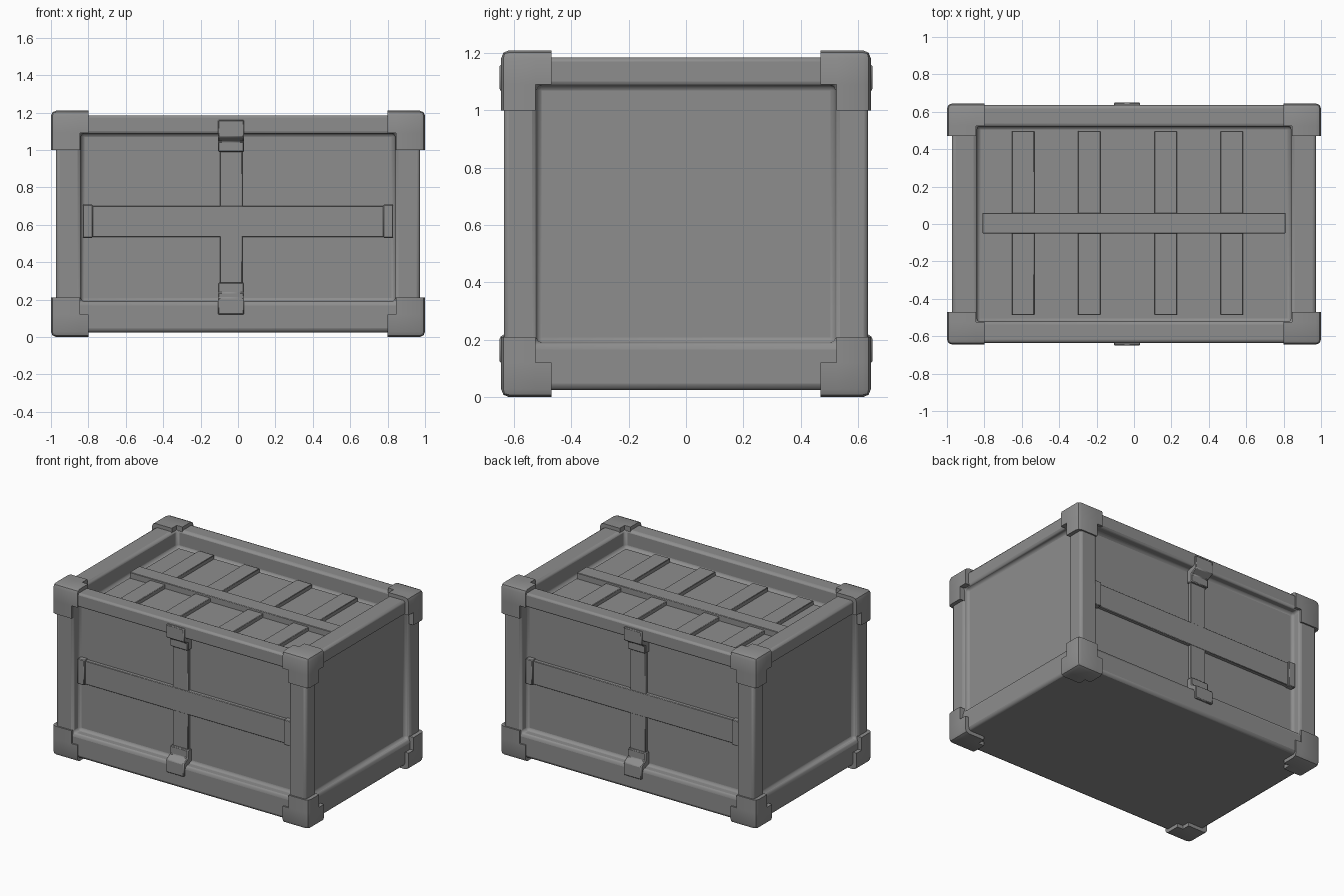
import bpy, bmesh
from mathutils import Vector

if "Cube" in bpy.data.objects:
    bpy.data.objects.remove(bpy.data.objects["Cube"])

grey = bpy.data.materials.new("plain_grey")
grey.use_nodes = True
GREY = (0.27, 0.27, 0.27, 1)
grey.diffuse_color = GREY
grey.node_tree.nodes["Principled BSDF"].inputs["Base Color"].default_value = GREY

MID = 0.605          # mid height of the crate
BACK = (False, True, False)
NONE = (False, False, False)


def finish(name, bm, bevel=0.0, mirror=NONE, segments=1):
    """Turn a bmesh into an object centred on the crate's mid height."""
    bmesh.ops.recalc_face_normals(bm, faces=bm.faces)
    mesh = bpy.data.meshes.new(name)
    bm.to_mesh(mesh)
    bm.free()
    mesh.materials.append(grey)
    ob = bpy.data.objects.new(name, mesh)
    bpy.context.collection.objects.link(ob)
    ob.location.z = MID
    if bevel:
        mod = ob.modifiers.new("edges", 'BEVEL')
        mod.width, mod.segments, mod.limit_method = bevel, segments, 'ANGLE'
    if any(mirror):
        mod = ob.modifiers.new("mirror", 'MIRROR')
        mod.use_axis, mod.use_mirror_merge = mirror, False
    bpy.ops.object.select_all(action='DESELECT')
    bpy.context.view_layer.objects.active = ob
    ob.select_set(True)
    bpy.ops.object.shade_smooth_by_angle(angle=0.45)
    return ob


def add_box(bm, lo, hi):
    lo, hi = Vector(lo), Vector(hi)
    for v in bmesh.ops.create_cube(bm, size=1)["verts"]:
        v.co = (lo + hi) / 2 + v.co * (hi - lo)


def box(name, lo, hi, bevel=0.0, mirror=NONE):
    bm = bmesh.new()
    add_box(bm, lo, hi)
    bmesh.ops.translate(bm, verts=bm.verts, vec=(0, 0, -MID))
    return finish(name, bm, bevel, mirror)


# Main frame: one block with a sunken panel in the sides and lid, flat below
bm = bmesh.new()
add_box(bm, (-0.973, -0.635, 0.025), (0.973, 0.635, 1.185))
open_lo, open_hi = Vector((-0.84, -0.522, 0.19)), Vector((0.84, 0.522, 1.088))
for face in [f for f in bm.faces if f.normal.z > -0.5]:
    n = face.normal.copy()
    axis = max(range(3), key=lambda i: abs(n[i]))
    depth = (0.04, 0.07, 0.125)[axis]
    centre = face.calc_center_median()
    bmesh.ops.inset_individual(bm, faces=[face], thickness=0.02)
    for v in face.verts:
        for i in range(3):
            if i != axis:
                v.co[i] = open_hi[i] if v.co[i] > centre[i] else open_lo[i]
    floor = bmesh.ops.extrude_discrete_faces(bm, faces=[face])["faces"][0]
    for v in floor.verts:
        v.co -= n * depth
bmesh.ops.translate(bm, verts=bm.verts, vec=(0, 0, -MID))
finish("crate_frame", bm, 0.018, segments=2)

# Corner caps: a block with three short arms, rounded along its outer edges
bm = bmesh.new()
outer = Vector((1.0, 0.645, MID))
add_box(bm, (0.845, 0.525, 0.485), outer)
for axis, reach in enumerate((0.045, 0.055, 0.09)):
    step = Vector((0, 0, 0))
    step[axis] = -1
    face = next(f for f in bm.faces if f.normal.dot(step) > 0.9)
    arm = bmesh.ops.extrude_discrete_faces(bm, faces=[face])["faces"][0]
    for v in arm.verts:
        v.co += step * reach
    bm.normal_update()
rim = [e for e in bm.edges
       if sum(all(abs(v.co[i] - outer[i]) < 1e-4 for v in e.verts) for i in range(3)) == 2]
bmesh.ops.bevel(bm, geom=rim, offset=0.028, segments=2, profile=0.5, affect='EDGES')
finish("corner_caps", bm, mirror=(True, True, True))

# Lid: a thin plate in the top recess with a long spine and four cross slats
box("lid_plate", (-0.81, -0.487, 1.05), (0.81, 0.497, 1.068))
box("lid_spine", (-0.81, -0.05, 1.06), (0.81, 0.06, 1.11), 0.003)
for i, x in enumerate((-0.593, -0.24, 0.17, 0.523)):
    box(f"lid_slat_{i + 1}", (x - 0.06, -0.487, 1.06), (x + 0.06, 0.497, 1.095), 0.003)

# Straps on the front and back panels
box("cross_strap", (-0.83, -0.59, 0.535), (0.83, -0.56, 0.70), 0.003, BACK)
box("upright_strap", (-0.097, -0.588, 0.195), (0.023, -0.56, 1.08), 0.003, BACK)
for side, x in (("right", -0.803), ("left", 0.803)):
    box(f"strap_end_{side}", (x - 0.027, -0.602, 0.53), (x + 0.027, -0.56, 0.707), 0.004, BACK)

# Clasps: a stepped profile that folds over the top and bottom beams
profile = [(-0.62, 0.12), (-0.65, 0.12), (-0.65, 0.21), (-0.605, 0.235),
           (-0.605, 0.29), (-0.56, 0.29), (-0.56, 0.2), (-0.62, 0.18)]
for name, flip, lift in (("lower_clasp", 1, 0), ("upper_clasp", -1, 0.07)):
    bm = bmesh.new()
    face = bm.faces.new([bm.verts.new((-0.107, y, flip * (z - MID) + lift))
                         for y, z in profile])
    for item in bmesh.ops.extrude_face_region(bm, geom=[face])["geom"]:
        if isinstance(item, bmesh.types.BMVert):
            item.co.x = 0.033
    finish(name, bm, 0.005, BACK)
